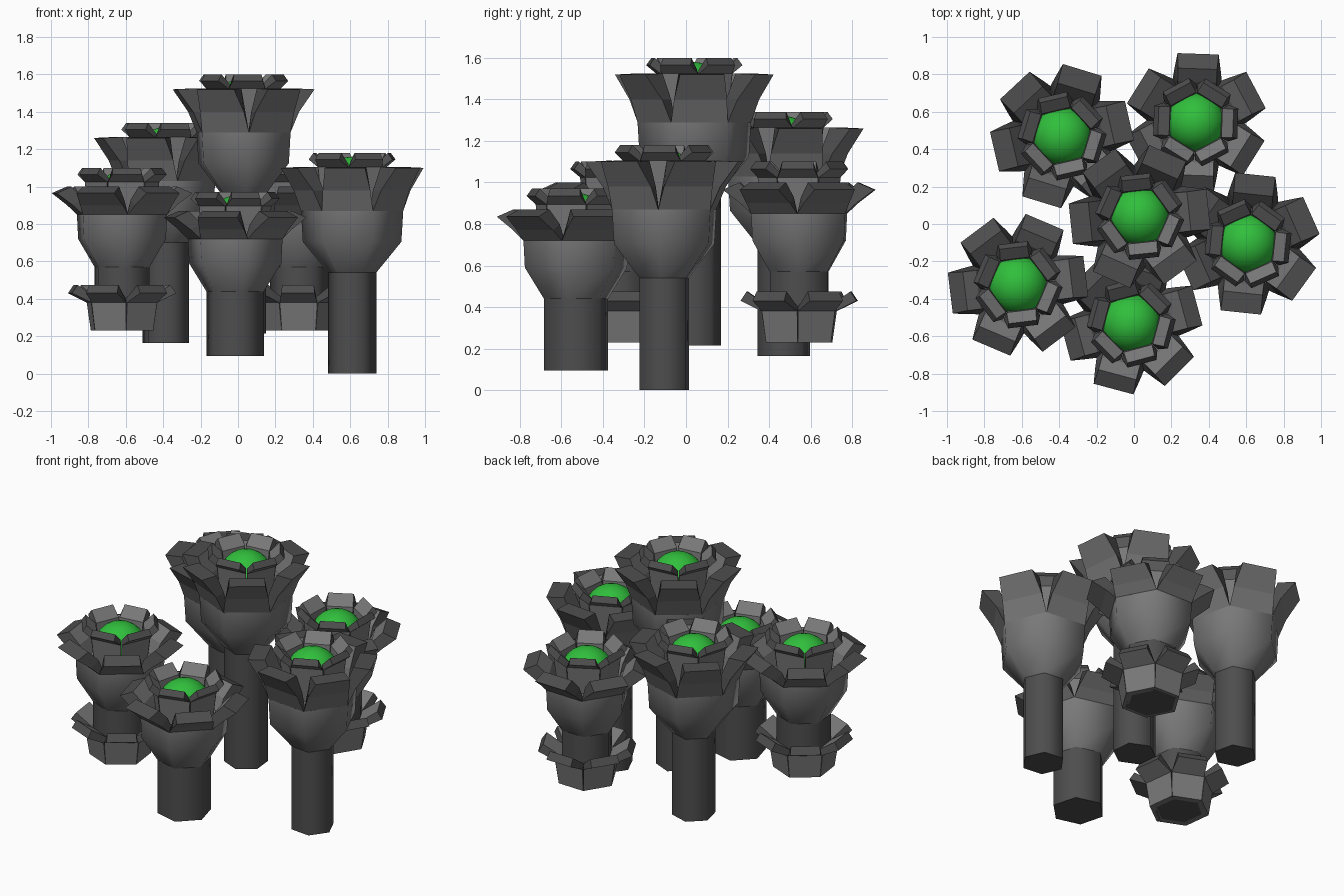
import bpy, bmesh, math
from mathutils import Vector

if "Cube" in bpy.data.objects:
    bpy.data.objects.remove(bpy.data.objects["Cube"])


def material(name, rgb):
    m = bpy.data.materials.new(name)
    m.diffuse_color = (*rgb, 1)
    m.use_nodes = True
    m.node_tree.nodes["Principled BSDF"].inputs["Base Color"].default_value = m.diffuse_color
    return m


GREY = material("mid grey", (0.19, 0.19, 0.19))
DARK = material("dark grey", (0.075, 0.075, 0.075))
GREEN = material("green", (0.03, 0.52, 0.045))


def finish(name, bm, mats):
    bmesh.ops.recalc_face_normals(bm, faces=bm.faces)
    me = bpy.data.meshes.new(name)
    bm.to_mesh(me)
    bm.free()
    for m in mats:
        me.materials.append(m)
    ob = bpy.data.objects.new(name, me)
    bpy.context.collection.objects.link(ob)
    return ob


def hex_body(name, x, y, rot, rings, mat):
    """Closed six-sided body from (radius, z) rings, with smooth sides."""
    bm = bmesh.new()
    loops = []
    for r, z in rings:
        loops.append([bm.verts.new((x + r * math.cos(rot + (k + .5) * math.pi / 3),
                                    y + r * math.sin(rot + (k + .5) * math.pi / 3), z))
                      for k in range(6)])
    for a, b in zip(loops, loops[1:]):
        for k in range(6):
            j = (k + 1) % 6
            bm.faces.new((a[k], a[j], b[j], b[k])).smooth = True
    caps = [bm.faces.new(loops[0]), bm.faces.new(loops[-1])]
    for f in caps:
        for e in f.edges:
            e.smooth = False
    return finish(name, bm, [mat])


def petal_ring(name, x, y, z0, rot, outer, inner):
    """Six thick petals; profile rows are (distance from axis, z, half width)."""
    bm = bmesh.new()
    for k in range(6):
        a = rot + k * math.pi / 3
        out = Vector((math.cos(a), math.sin(a), 0))
        side = Vector((-out.y, out.x, 0))
        base = Vector((x, y, z0))

        def row(d, z, w):
            c = base + out * d + Vector((0, 0, z))
            return bm.verts.new(c - side * w), bm.verts.new(c + side * w)

        o = [row(*p) for p in outer]
        i = [row(*p) for p in inner]
        for n in range(len(o) - 1):
            bm.faces.new((*o[n], o[n + 1][1], o[n + 1][0]))
            bm.faces.new((*i[n], i[n + 1][1], i[n + 1][0]))
            for s in (0, 1):        # dark side edges
                bm.faces.new((o[n][s], o[n + 1][s], i[n + 1][s], i[n][s])).material_index = 1
        bm.faces.new((*o[-1], i[-1][1], i[-1][0])).material_index = 1   # dark tip
        bm.faces.new((*o[0], i[0][1], i[0][0]))
    return finish(name, bm, [GREY, DARK])


# Shapes measured up from the bottom of the cup
TALL = dict(
    stem=.13, top=.64,
    cup=[(.13, 0), (.265, .165), (.275, .33)],
    outer=[(.238, .33, .1375), (.285, .44, .128), (.37, .56, .108)],
    inner=[(.19, .32, .108), (.215, .44, .106), (.265, .565, .105)])
WIDE = dict(
    stem=.16, top=.53,
    cup=[(.16, 0), (.255, .15), (.262, .28)],
    outer=[(.227, .28, .131), (.28, .33, .124), (.365, .395, .11)],
    inner=[(.18, .28, .104), (.215, .36, .104), (.285, .43, .104)])

# Inner collar, measured down from the flower top
COLLAR_OUT = [(.15, -.30, .086), (.175, -.075, .098), (.225, -.035, .08)]
COLLAR_IN = [(.12, -.30, .069), (.14, -.06, .078), (.2, .0, .075)]
# Base collar, measured up from its underside
BASE_OUT = [(.157, 0, .09), (.178, .15, .1), (.28, .20, .09)]
BASE_IN = [(.12, 0, .069), (.14, .17, .08), (.25, .245, .085)]

# x, y, bottom of stem, bottom of cup, turn in degrees, shape, has base collar
FLOWERS = [
    (-.385, .47, .165, .70, 13, TALL, False),
    (.33, .545, .23, .57, 28, WIDE, True),
    (.03, .04, .215, .96, 6, TALL, False),
    (.61, -.105, 0, .54, 24, TALL, False),
    (-.62, -.325, .23, .57, 7, WIDE, True),
    (-.015, -.53, .095, .44, 15, WIDE, False),
]

for n, (x, y, low, cup, turn, s, based) in enumerate(FLOWERS, 1):
    rot = math.radians(turn)
    top = cup + s["top"]
    # Stem and cup
    hex_body(f"stem_{n}", x, y, rot, [(s["stem"], low), (s["stem"], cup + .01)], DARK)
    hex_body(f"cup_{n}", x, y, rot, [(r, cup + z) for r, z in s["cup"]], GREY)
    # Outer petals and inner collar, turned half a step
    petal_ring(f"outer_petals_{n}", x, y, cup, rot, s["outer"], s["inner"])
    petal_ring(f"inner_petals_{n}", x, y, top, rot + math.pi / 6, COLLAR_OUT, COLLAR_IN)
    if based:
        petal_ring(f"base_petals_{n}", x, y, low, rot, BASE_OUT, BASE_IN)
    # Green ball in the middle
    bm = bmesh.new()
    bmesh.ops.create_uvsphere(bm, u_segments=24, v_segments=14, radius=.158)
    bmesh.ops.translate(bm, verts=bm.verts, vec=(x, y, top - .178))
    for f in bm.faces:
        f.smooth = True
    finish(f"ball_{n}", bm, [GREEN])
